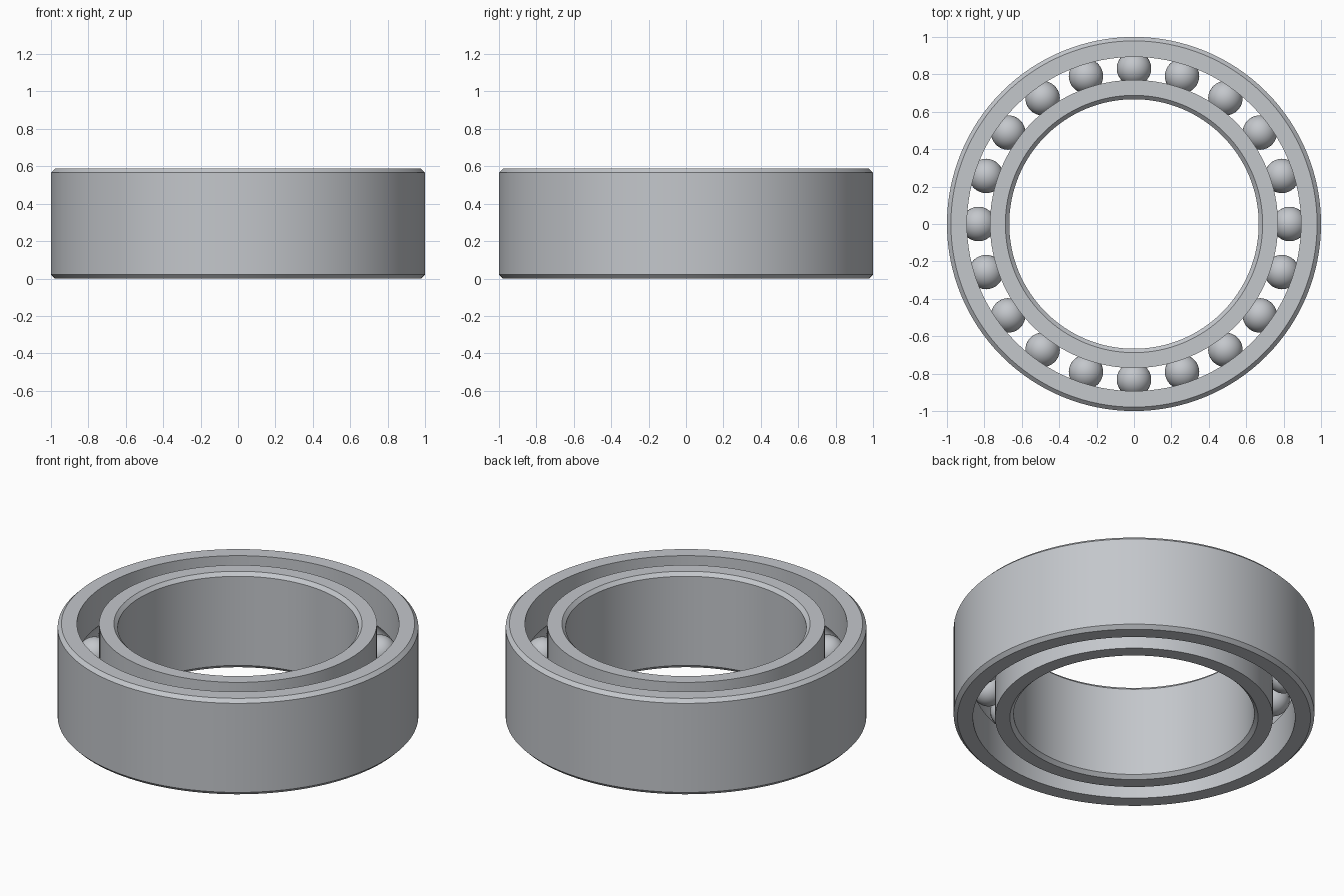
import bpy
import math

cube = bpy.data.objects.get("Cube")
if cube:
    bpy.data.objects.remove(cube, do_unlink=True)

HEIGHT = 0.587
MID = HEIGHT / 2
CHAMFER = 0.021
OUTER_R, OUTER_BORE = 1.0, 0.893
INNER_R, INNER_BORE = 0.77, 0.667
PITCH_R = (OUTER_BORE + INNER_R) / 2
BALL_R = 0.092
BALLS = 20
SEGMENTS = 128

steel = bpy.data.materials.new("steel grey")
steel.use_nodes = True
colour = (0.55, 0.57, 0.60, 1)
steel.diffuse_color = colour
steel.node_tree.nodes["Principled BSDF"].inputs["Base Color"].default_value = colour


def groove(race_r):
    """Arc of the ball groove, from bottom to top, cut into the race wall."""
    radius = BALL_R + 0.002
    side = 1 if race_r > PITCH_R else -1
    half = math.acos(abs(race_r - PITCH_R) / radius)
    steps = 12
    return [(PITCH_R + side * radius * math.cos(a), MID + radius * math.sin(a))
            for a in (half * (2 * i / steps - 1) for i in range(steps + 1))]


def ring(name, plain_r, race_r):
    """Revolve a closed section: chamfered plain wall and grooved race wall."""
    chamfer_r = plain_r + math.copysign(CHAMFER, race_r - plain_r)
    section = [(chamfer_r, HEIGHT), (plain_r, HEIGHT - CHAMFER),
               (plain_r, CHAMFER), (chamfer_r, 0), (race_r, 0)]
    section += groove(race_r) + [(race_r, HEIGHT)]
    if plain_r < race_r:
        section.reverse()
        section = section[::-1]
    n = len(section)
    verts, faces = [], []
    for s in range(SEGMENTS):
        a = 2 * math.pi * s / SEGMENTS
        verts += [(r * math.cos(a), r * math.sin(a), z) for r, z in section]
        nxt = (s + 1) % SEGMENTS
        for i in range(n):
            j = (i + 1) % n
            quad = (s * n + i, s * n + j, nxt * n + j, nxt * n + i)
            faces.append(quad if plain_r < race_r else quad[::-1])
    mesh = bpy.data.meshes.new(name)
    mesh.from_pydata(verts, [], faces)
    obj = bpy.data.objects.new(name, mesh)
    bpy.context.collection.objects.link(obj)
    return obj


# Outer and inner races
parts = [ring("outer_ring", OUTER_R, OUTER_BORE),
         ring("inner_ring", INNER_BORE, INNER_R)]

# Balls share one mesh around the pitch circle
bpy.ops.mesh.primitive_uv_sphere_add(segments=32, ring_count=20, radius=BALL_R,
                                     location=(PITCH_R, 0, MID))
first = bpy.context.object
first.name = "ball_1"
parts.append(first)
for i in range(1, BALLS):
    a = 2 * math.pi * i / BALLS
    ball = bpy.data.objects.new(f"ball_{i + 1}", first.data)
    ball.location = (PITCH_R * math.cos(a), PITCH_R * math.sin(a), MID)
    bpy.context.collection.objects.link(ball)

# Steel finish with crisp chamfers
bpy.ops.object.select_all(action='DESELECT')
for obj in parts:
    obj.data.materials.append(steel)
    obj.select_set(True)
bpy.context.view_layer.objects.active = parts[0]
bpy.ops.object.shade_smooth_by_angle(angle=math.radians(30))
